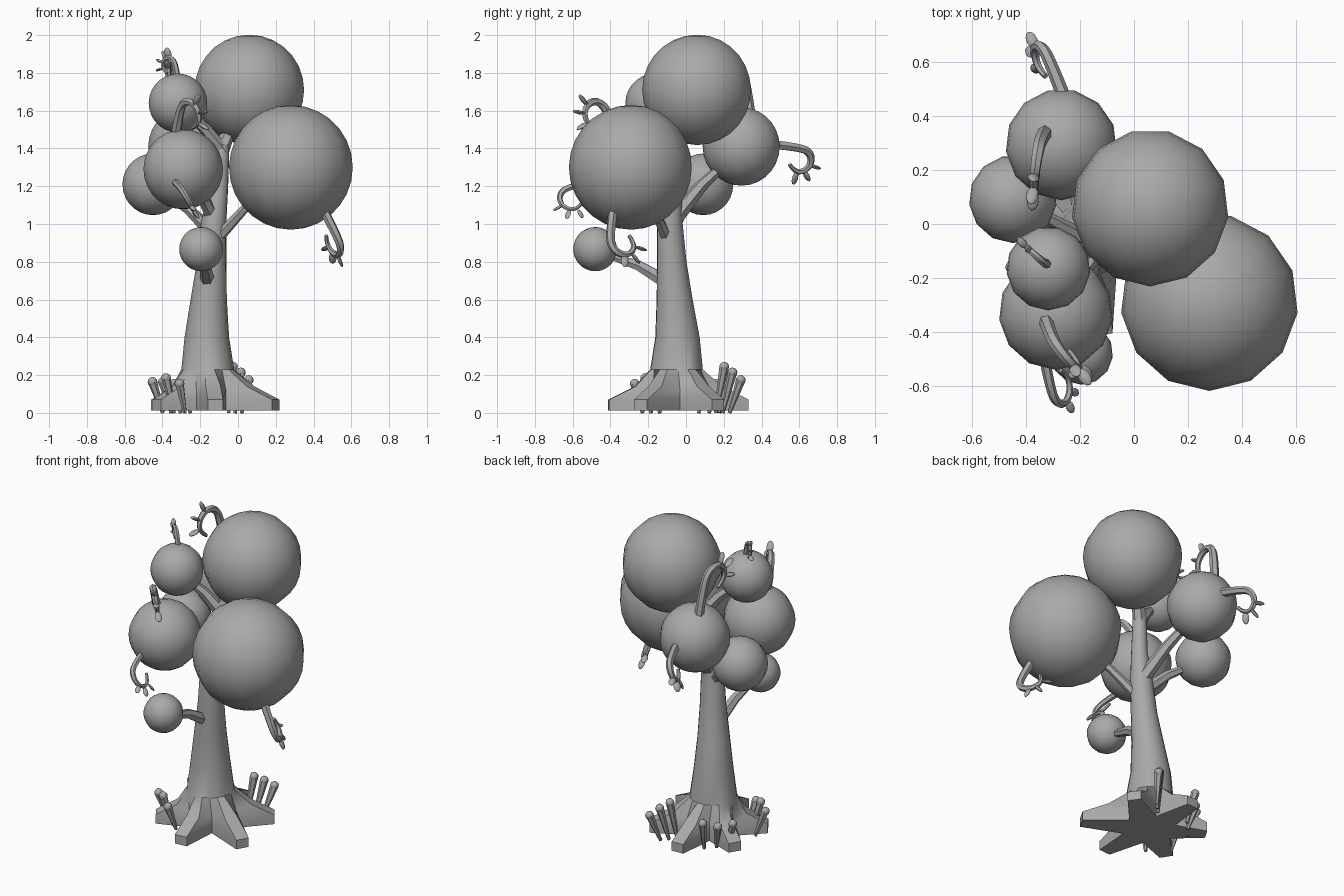
import bpy
import bmesh
import math
from mathutils import Vector

cube = bpy.data.objects.get("Cube")
if cube:
    bpy.data.objects.remove(cube)

grey = bpy.data.materials.new("plain grey")
grey.use_nodes = True
grey.diffuse_color = (0.4, 0.4, 0.4, 1)
grey.node_tree.nodes["Principled BSDF"].inputs["Base Color"].default_value = grey.diffuse_color


def finish(name, mesh, angle):
    """Link a mesh as a smooth object with sharp creases."""
    mesh.materials.clear()
    mesh.materials.append(grey)
    mesh.shade_smooth()
    mesh.set_sharp_from_angle(angle=math.radians(angle))
    obj = bpy.data.objects.new(name, mesh)
    bpy.context.collection.objects.link(obj)
    return obj


def finish_bmesh(name, bm, angle):
    mesh = bpy.data.meshes.new(name)
    bm.to_mesh(mesh)
    bm.free()
    return finish(name, mesh, angle)


def ball(name, centre, scale, segments, rings, axis=Vector((0, 0, 1))):
    """Sphere or ellipsoid whose pole points along the axis."""
    bm = bmesh.new()
    bmesh.ops.create_uvsphere(bm, u_segments=segments, v_segments=rings, radius=1)
    bmesh.ops.scale(bm, vec=scale, verts=bm.verts)
    obj = finish_bmesh(name, bm, 60)
    obj.location = centre
    obj.rotation_euler = axis.to_track_quat('Z', 'Y').to_euler()


def tube(name, points, start, end, smooth=False):
    """Tapered round tube along a path, turned into a mesh."""
    curve = bpy.data.curves.new(name, 'CURVE')
    curve.dimensions = '3D'
    curve.bevel_depth = 1
    curve.bevel_resolution = 1
    curve.use_fill_caps = True
    spline = curve.splines.new('NURBS' if smooth else 'POLY')
    spline.points.add(len(points) - 1)
    for i, p in enumerate(points):
        spline.points[i].co = (*p, 1)
        spline.points[i].radius = start + (end - start) * i / (len(points) - 1)
    if smooth:
        spline.order_u = 3
        spline.use_endpoint_u = True
        spline.resolution_u = 4
    helper = bpy.data.objects.new(name + " path", curve)
    bpy.context.collection.objects.link(helper)
    bpy.context.view_layer.update()
    graph = bpy.context.evaluated_depsgraph_get()
    mesh = bpy.data.meshes.new_from_object(helper.evaluated_get(graph))
    bpy.data.objects.remove(helper)
    finish(name, mesh, 40)


# Trunk: star-shaped root foot lofted into tapering round rings
foot = Vector((-0.15, -0.04, 0))
tips = [Vector(p).to_3d() for p in [(0.2, -0.24), (0.14, 0.17), (-0.17, 0.33),
                                    (-0.44, 0.13), (-0.43, -0.22), (-0.12, -0.41)]]


def star(tip_z, valley_z, reach):
    """Ring with two corners at each root tip and one in each valley."""
    ring = []
    for tip, following in zip(tips, tips[1:] + tips[:1]):
        out = tip - foot
        side = Vector((-out.y, out.x, 0)).normalized() * 0.04
        valley = (out.normalized() + (following - foot).normalized()).normalized() * 0.16
        up = Vector((0, 0, tip_z))
        ring += [foot + out * reach - side + up, foot + out * reach + side + up,
                 foot + valley + Vector((0, 0, valley_z))]
    return ring


rings = [star(0.012, 0.012, 1), star(0.07, 0.08, 1), star(0.14, 0.12, 0.62)]
angles = [math.atan2(p.y - foot.y, p.x - foot.x) for p in rings[2]]
for x, y, z, r in [(-0.16, -0.05, 0.23, 0.14), (-0.165, -0.045, 0.4, 0.118),
                   (-0.155, -0.06, 0.6, 0.096), (-0.14, -0.075, 0.8, 0.078),
                   (-0.13, -0.085, 1, 0.068), (-0.1, -0.07, 1.2, 0.048), (-0.085, -0.05, 1.42, 0.04)]:
    rings.append([Vector((x + r * math.cos(a), y + r * math.sin(a), z)) for a in angles])
bm = bmesh.new()
loops = [[bm.verts.new(p) for p in ring] for ring in rings]
for low, high in zip(loops, loops[1:]):
    for i in range(len(low)):
        bm.faces.new((low[i - 1], low[i], high[i], high[i - 1]))
bm.faces.new(loops[0])
bm.faces.new(loops[-1])
bmesh.ops.recalc_face_normals(bm, faces=bm.faces)
finish_bmesh("trunk", bm, 35)

# Foliage balls, each carried by a branch: centre, radius, branch start, thickness
for name, centre, r, start, thick in [
        ("top", (0.06, 0.06, 1.71), 0.292, (-0.085, -0.05, 1.4), 0.042),
        ("large_left", (0.28, -0.29, 1.3), 0.33, (-0.13, -0.09, 0.9), 0.032),
        ("front", (-0.29, -0.33, 1.29), 0.212, (-0.13, -0.08, 1.03), 0.04),
        ("upper_right", (-0.318, -0.165, 1.64), 0.156, (-0.08, -0.05, 1.38), 0.042),
        ("back", (-0.27, 0.295, 1.41), 0.207, (-0.12, -0.06, 1.03), 0.045),
        ("side", (-0.45, 0.092, 1.21), 0.163, (-0.14, -0.08, 0.96), 0.038),
        ("small_low", (-0.195, -0.48, 0.867), 0.117, (-0.16, -0.1, 0.69), 0.04)]:
    ball("foliage_" + name, centre, (r, r, r), 13, 14)
    start, centre = Vector(start), Vector(centre)
    bend = start.lerp(centre, 0.4) + Vector((0, 0, 0.02))
    tube("branch_" + name, [start, bend, start.lerp(centre, 0.8)], thick, thick * 0.5)

# Curling tendrils with leaves: root, shoulder of the curl, curl centre, thickness
for name, root, shoulder, centre, thick in [
        ("large_left", (0.45, -0.385, 1.08), (0.53, -0.4, 0.92), (0.5, -0.33, 0.9), 0.026),
        ("back", (-0.26, 0.47, 1.42), (-0.33, 0.64, 1.39), (-0.34, 0.6, 1.33), 0.026),
        ("back_top", (-0.33, 0.34, 1.58), (-0.35, 0.3, 1.81), (-0.36, 0.21, 1.78), 0.028),
        ("front_top", (-0.33, -0.35, 1.46), (-0.29, -0.45, 1.64), (-0.25, -0.48, 1.57), 0.027),
        ("front", (-0.33, -0.51, 1.22), (-0.29, -0.66, 1.17), (-0.27, -0.6, 1.13), 0.02),
        ("upper_right", (-0.32, -0.15, 1.76), (-0.345, -0.135, 1.87), (-0.37, -0.11, 1.835), 0.018)]:
    root, shoulder, centre = Vector(root), Vector(shoulder), Vector(centre)
    u = (root - centre).normalized()
    arm = shoulder - centre
    v = (arm - u * arm.dot(u)).normalized()

    def around(degrees, size):
        t = math.radians(degrees)
        return centre + (u * math.cos(t) + v * math.sin(t)) * arm.length * size

    path = [root] + [around(60 + 50 * i, 1.1 - 0.07 * i) for i in range(6)]
    tube("tendril_" + name, path, thick, thick * 0.4, True)
    for degrees in (165, 205, 245):
        spot = around(degrees, 1.3)
        ball("leaf_" + name, spot, (thick * 0.8, thick * 0.4, thick * 1.4), 8, 6, spot - centre)

# Clusters of club-shaped shoots between the roots: middle, spacing, top heights
for middle, step, heights in [((-0.36, -0.2), (0.065, -0.05), (0.19, 0.21, 0.18)),
                              ((0, 0.22), (0.038, 0.04), (0.27, 0.24, 0.2)),
                              ((-0.32, 0.14), (0.055, 0.06), (0.19, 0.18, 0.21))]:
    for i, top in enumerate(heights):
        base = (Vector(middle) + Vector(step) * (i - 1)).to_3d()
        lean = (base - foot) * 0.1
        head = base + lean + Vector((0, 0, top - 0.026))
        tube("shoot", [base - lean, head], 0.01, 0.025)
        ball("shoot_tip", head, (0.026, 0.026, 0.026), 8, 6)
